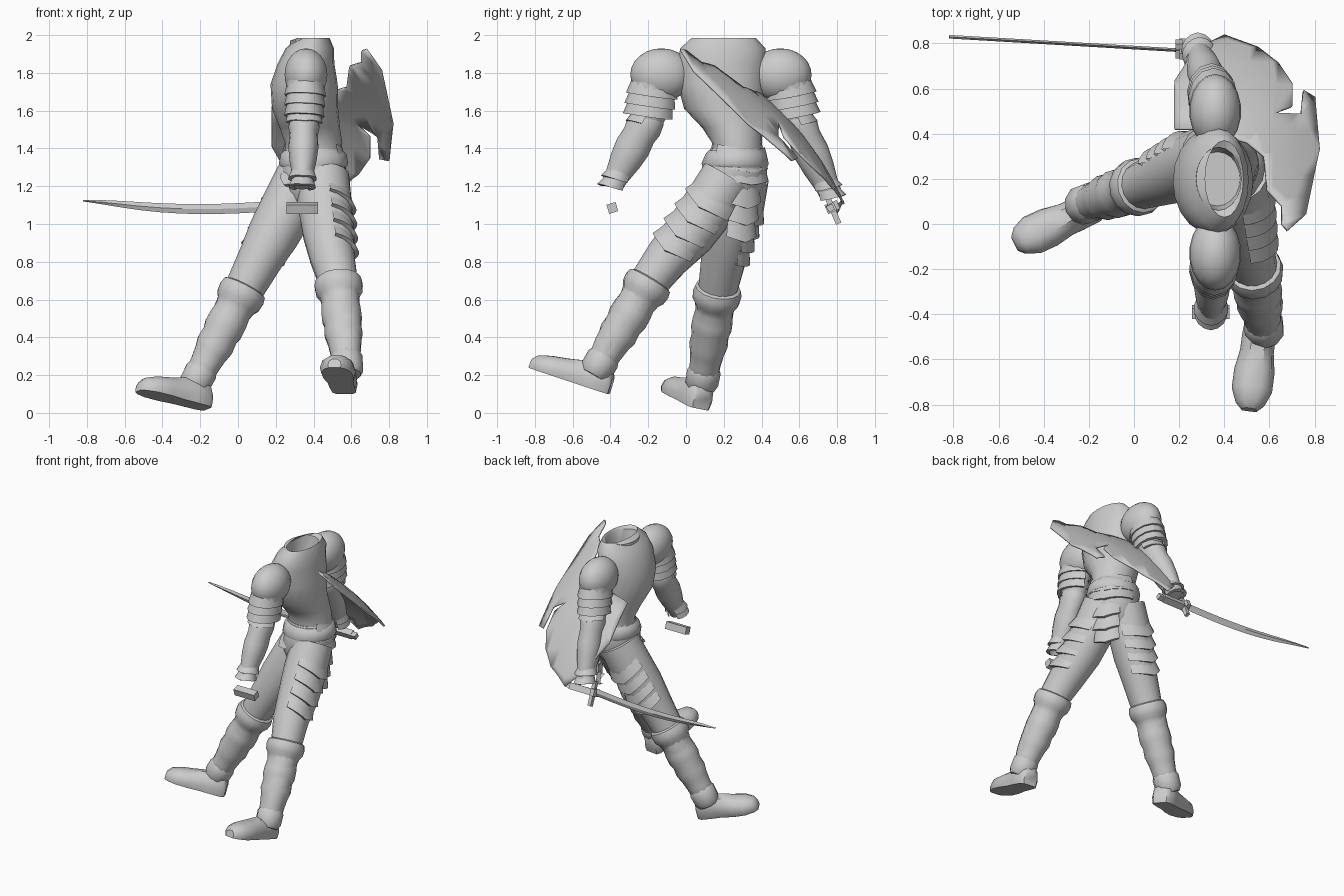
import bpy, bmesh, math
from mathutils import Vector

cube = bpy.data.objects.get("Cube")
if cube:
    bpy.data.objects.remove(cube, do_unlink=True)

steel = bpy.data.materials.new("plain grey")
steel.use_nodes = True
GREY = (.6, .6, .6, 1)
steel.diffuse_color = GREY
steel.node_tree.nodes["Principled BSDF"].inputs["Base Color"].default_value = GREY
UP = Vector((0, 0, 1))


def finish(name, bm, angle=45, thickness=0):
    """Turn a bmesh into a shaded object, with optional sheet thickness."""
    bmesh.ops.recalc_face_normals(bm, faces=bm.faces[:])
    mesh = bpy.data.meshes.new(name)
    bm.to_mesh(mesh)
    bm.free()
    obj = bpy.data.objects.new(name, mesh)
    bpy.context.scene.collection.objects.link(obj)
    mesh.materials.append(steel)
    if thickness:
        solid = obj.modifiers.new("thickness", "SOLIDIFY")
        solid.thickness = thickness
        solid.offset = 0
    bpy.ops.object.select_all(action="DESELECT")
    obj.select_set(True)
    bpy.context.view_layer.objects.active = obj
    bpy.ops.object.shade_smooth_by_angle(angle=math.radians(angle))
    return obj


def skin(bm, rings, closed=True):
    """Join consecutive rings of vertices with quads."""
    for a, b in zip(rings, rings[1:]):
        n = len(a)
        for i in range(n if closed else n - 1):
            j = (i + 1) % n
            bm.faces.new((a[i], a[j], b[j], b[i]))


def frame(tangent, out):
    t = Vector(tangent).normalized()
    u = Vector(out)
    u = (u - t * u.dot(t)).normalized()
    return t, u, t.cross(u)


def tube(name, rows, out=(1, 0, 0), sides=16, tangent=None, angle=45):
    """Loft rings (centre, radius toward out, cross radius) along a path."""
    bm = bmesh.new()
    rings = []
    centres = [Vector(r[:3]) for r in rows]
    for i, row in enumerate(rows):
        along = tangent or centres[min(i + 1, len(rows) - 1)] - centres[max(i - 1, 0)]
        t, u, v = frame(along, out)
        ru, rv = row[3], row[-1]
        rings.append([bm.verts.new(centres[i] + u * ru * math.cos(a) + v * rv * math.sin(a))
                      for a in (math.tau * k / sides for k in range(sides))])
    skin(bm, rings)
    bm.faces.new(rings[0])
    bm.faces.new(rings[-1])
    return finish(name, bm, angle)


def lames(name, start, end, count, r0, r1, out, half, height, point, flare=.03, squash=1):
    """Overlapping curved armour strips, each dipping to a point on its outer side."""
    bm = bmesh.new()
    start, end = Vector(start), Vector(end)
    t, u, v = frame(end - start, out)
    cols = 12
    for k in range(count):
        f = k / max(count - 1, 1)
        c = start.lerp(end, f)
        r = r0 + (r1 - r0) * f
        rings = []
        for drop, grow in ((0, 0), (.6, flare * .6), (1, flare), (1, -.01)):
            ring = []
            for i in range(cols + 1):
                s = 2 * i / cols - 1
                a = math.radians(half) * s
                dip = t * (height * drop + point * (1 - abs(s)))
                ring.append(bm.verts.new(c + dip + (r + grow) * (
                    u * math.cos(a) + v * math.sin(a) * squash)))
            rings.append(ring)
        skin(bm, rings, closed=False)
    return finish(name, bm, 35)


def boot(name, heel, toe, up):
    """Flat-soled shoe lofted from heel to toe."""
    bm = bmesh.new()
    heel, toe = Vector(heel), Vector(toe)
    t, n, side = frame(toe - heel, up)
    rings = []
    for f, w, h in ((0, .05, .1), (.06, .07, .15), (.25, .075, .16), (.4, .075, .135),
                    (.6, .09, .115), (.8, .09, .1), (.94, .065, .08), (1, .035, .05)):
        c = heel.lerp(toe, f)
        rings.append([bm.verts.new(c + side * w * a + n * h * b) for a, b in (
            (-.9, 0), (-1, .3), (-.85, .7), (-.4, .95), (.4, .95), (.85, .7), (1, .3), (.9, 0))])
    skin(bm, rings)
    bm.faces.new(rings[0])
    bm.faces.new(rings[-1])
    return finish(name, bm, 40)


def box(name, centre, size, tilt=0):
    bm = bmesh.new()
    bmesh.ops.create_cube(bm, size=1)
    for v in bm.verts:
        v.co = Vector(s * c for s, c in zip(size, v.co))
    obj = finish(name, bm, 30)
    obj.location = centre
    obj.rotation_euler.x = tilt
    return obj


def ball(name, centre, radii):
    bm = bmesh.new()
    bmesh.ops.create_uvsphere(bm, u_segments=18, v_segments=12, radius=1)
    for v in bm.verts:
        v.co = Vector(centre) + Vector(r * c for r, c in zip(radii, v.co))
    return finish(name, bm, 60)


# Torso shell with an open, sunken neck
tube("torso", [(.4, .27, 1.36, .15, .14), (.4, .27, 1.43, .152, .132), (.38, .245, 1.51, .16, .16),
               (.355, .2, 1.61, .175, .21), (.35, .19, 1.74, .178, .235), (.36, .19, 1.85, .15, .238),
               (.38, .195, 1.93, .128, .225), (.4, .2, 1.985, .085, .17), (.375, .2, 1.97, .1, .14),
               (.37, .2, 1.86, .1, .12)], tangent=UP, sides=20)

# Hips, belt and rear armour
tube("hips", [(.4, .27, 1.4, .15, .14), (.4, .26, 1.32, .172, .172), (.4, .25, 1.22, .172, .175),
              (.37, .25, 1.12, .13, .13), (.36, .25, 1.05, .05, .05)], tangent=UP)
tube("belt", [(.4, .265, 1.39, .155, .145), (.4, .265, 1.37, .174, .162), (.4, .26, 1.32, .184, .178),
              (.4, .26, 1.3, .172, .17)], tangent=UP)
BACK = (.85, .5, 0)
lames("back_lames", (.4, .265, 1.42), (.4, .26, 1.29), 3, .152, .165, BACK, 70, .05, .03, .015)
lames("rear_flap", (.42, .255, 1.22), (.41, .25, 1.04), 3, .135, .115, BACK, 45, .1, .03, .015)
lames("front_flap", (.39, .26, 1.24), (.35, .25, 1.16), 1, .155, .14, (-.7, -.7, 0), 25, .07, .04, .015)


def leg(side, path, out, foot):
    tube(side + "_leg", path, out)
    # Bulging greave from the knee to the ankle
    shin = [Vector(p[:3]) for p in path[4:]]
    rows = []
    for f, r in ((-.02, .1), (0, .122), (.06, .13), (.14, .125), (.19, .108), (.26, .1), (.36, .107),
                 (.46, .108), (.53, .098), (.64, .103), (.74, .09), (.86, .082), (.97, .08), (1.0, .07)):
        c = shin[0].lerp(shin[-1], f)
        rows.append((*c, r, r))
    tube(side + "_greave", rows, out, sides=14)
    tube(side + "_ankle_guard", [(*shin[-1].lerp(shin[0], f), r, r) for f, r in
                                 ((.1, .08), (.06, .09), (-.08, .088), (-.14, .07))], out, sides=10)
    # Thigh plates on the outer side
    a, b = Vector(path[1][:3]), Vector(path[3][:3])
    lames(side + "_thigh_plates", a.lerp(b, -.15), a.lerp(b, .65), 4, .142, .124,
          out, 65, .075, .045, .02)
    boot(side + "_boot", *foot)


leg("left", [(.45, .22, 1.25, .14), (.46, .13, 1.1, .145), (.48, .02, .95, .138),
             (.5, -.1, .82, .12), (.53, -.19, .7, .105), (.55, -.27, .58, .095),
             (.565, -.34, .47, .09), (.575, -.41, .36, .078), (.575, -.455, .26, .07)],
    (1, -.35, 0), ((.565, -.41, .1), (.51, -.83, .24), UP))
leg("right", [(.34, .3, 1.25, .14), (.27, .27, 1.1, .145), (.19, .23, .95, .138),
              (.12, .2, .82, .12), (.035, .17, .66, .105), (-.03, .16, .55, .095),
              (-.09, .14, .43, .09), (-.16, .11, .3, .078), (-.21, .09, .19, .07)],
    (.1, 1, .2), ((-.16, .075, .02), (-.53, -.09, .115), (0, .2, 1)))


def arm(side, shoulder, elbow, wrist, out):
    s, e, w = Vector(shoulder), Vector(elbow), Vector(wrist)
    y = Vector(out).y
    ball(side + "_shoulder", s - Vector((0, .03 * y, 0)), (.115, .165, .14))
    tube(side + "_upper_arm", [(*s.lerp(e, f), r, r * .85) for f, r in
                               ((0, .12), (.4, .12), (.8, .1), (1.1, .08))], out)
    lames(side + "_shoulder_plates", s.lerp(e, .15), s.lerp(e, .6), 3, .122, .118,
          out, 170, .07, .015, .016, .8)
    tube(side + "_forearm", [(*e.lerp(w, f), r, r * .85) for f, r in
                             ((-.15, .06), (-.05, .088), (.1, .097), (.22, .088), (.4, .094), (.6, .084),
                              (.85, .062), (.94, .06))], out)
    lames(side + "_elbow_plate", e.lerp(w, -.08), e.lerp(w, .1), 1, .088, .09, out, 80, .06, .03, .012)
    lames(side + "_cuff", e.lerp(w, .72), e.lerp(w, .84), 2, .062, .058, out, 150, .045, .035, .015)


arm("left", (.36, -.16, 1.79), (.35, -.205, 1.55), (.34, -.4, 1.19), (0, -1, 0))
arm("right", (.36, .53, 1.79), (.34, .585, 1.55), (.28, .78, 1.13), (0, 1, 0))
box("left_grip", (.34, -.39, 1.085), (.165, .05, .05), .3)

# Curved sword: grip, pommel, crossguard, blade
box("sword_grip", (.31, .77, 1.085), (.17, .045, .045), .5)
box("sword_pommel", (.41, .765, 1.085), (.04, .035, .035), .5)
box("sword_guard", (.215, .775, 1.08), (.025, .03, .17), .4)
box("sword_guard_ring", (.2, .775, 1.09), (.03, .07, .05), .4)
blade = []
for k in range(11):
    f = k / 10
    z = 1.095 - .018 * math.sin(math.pi * min(f * 1.15, 1)) + .028 * f ** 3
    blade.append((.2 - 1.02 * f, .77 + .06 * f, z, .024 * (1 - f ** 4) + .003, .008))
tube("sword_blade", blade, UP, sides=4, angle=20)

# Notched shield slung across the back, bowed over its long axis
OUTLINE = [(.4, .835), (.55, .78), (.64, .71), (.7, .62), (.7, .52), (.62, .49), (.74, .485),
           (.75, .59), (.8, .56), (.82, .33), (.76, .04), (.68, -.03), (.655, 0), (.655, .08),
           (.59, .15), (.575, .3), (.5, .36), (.3, .42), (.18, .42), (.18, .63), (.27, .77)]
bm = bmesh.new()
face = bm.faces.new([bm.verts.new((x, y, 0)) for x, y in OUTLINE])
bmesh.ops.triangulate(bm, faces=[face])
for axis in (0, 1):
    for k in range(1, 9):
        where, normal = Vector((0, 0, 0)), Vector((0, 0, 0))
        where[axis], normal[axis] = k / 10 + .013, 1
        bmesh.ops.bisect_plane(bm, geom=bm.verts[:] + bm.edges[:] + bm.faces[:],
                               plane_co=where, plane_no=normal)
for v in bm.verts:
    x, y = v.co.x, v.co.y
    v.co.z = 2 - .78 * y - 1.1 * (x - .38) ** 2 - .6 * max(y, 0) ** 5
finish("shield", bm, 40, .012)
